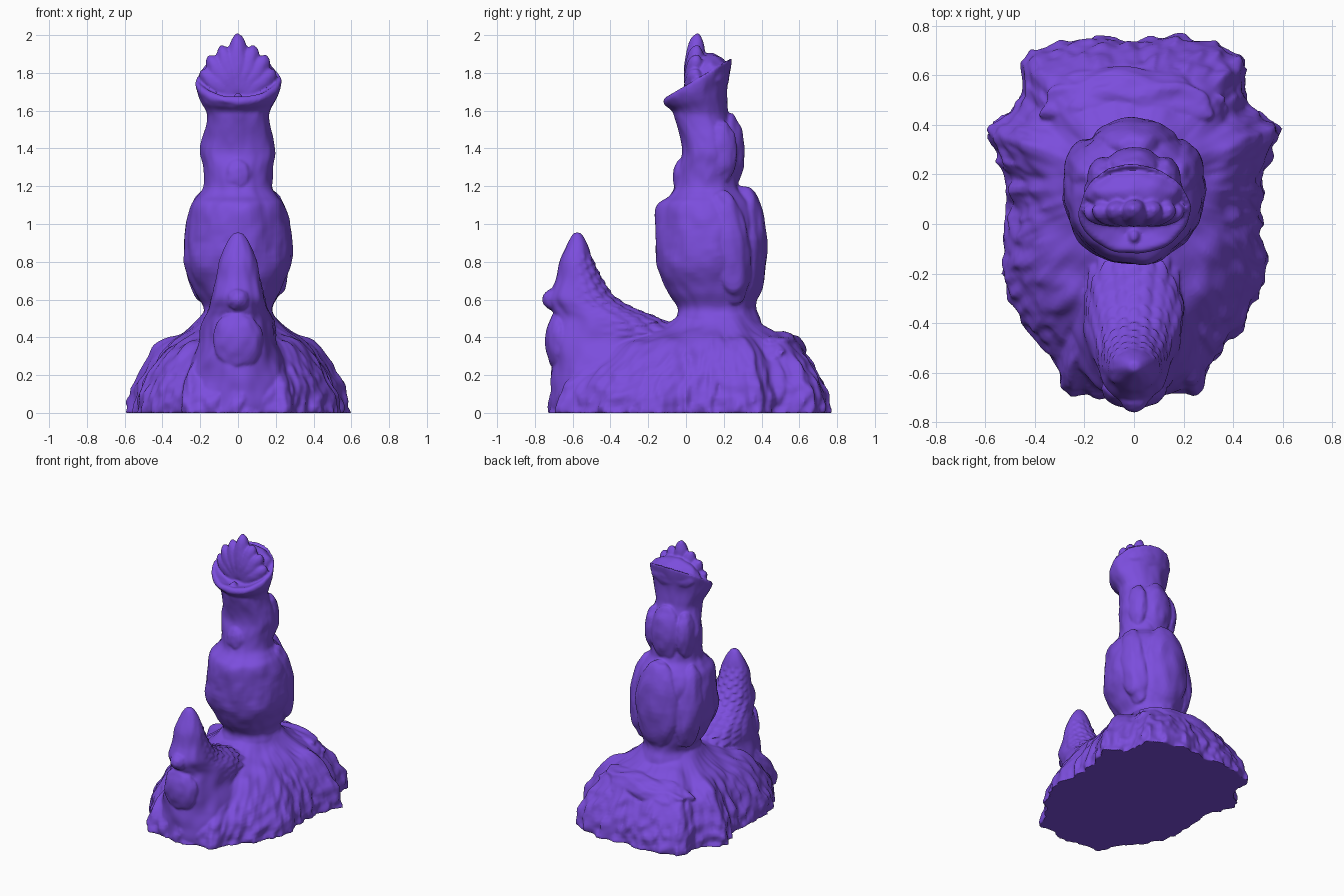
import bpy, bmesh
from math import sin, cos, pi, radians, exp
from mathutils import Vector, Matrix, noise

cube = bpy.data.objects.get("Cube")
if cube:
    bpy.data.objects.remove(cube, do_unlink=True)

purple = bpy.data.materials.new("purple")
purple.use_nodes = True
purple.diffuse_color = (0.2, 0.075, 0.72, 1)
purple.node_tree.nodes["Principled BSDF"].inputs["Base Color"].default_value = (0.2, 0.075, 0.72, 1)

parts = []


def finish(name, bm):
    bmesh.ops.recalc_face_normals(bm, faces=bm.faces)
    mesh = bpy.data.meshes.new(name)
    bm.to_mesh(mesh)
    bm.free()
    obj = bpy.data.objects.new(name, mesh)
    bpy.context.collection.objects.link(obj)
    parts.append(obj)


def fuse(name, voxel, smoothing):
    """Merge all overlapping parts into one sculpted skin."""
    bpy.ops.object.select_all(action='DESELECT')
    for part in parts:
        part.select_set(True)
    body = parts[0]
    bpy.context.view_layer.objects.active = body
    bpy.ops.object.join()
    body.name = name
    remesh = body.modifiers.new("merge", 'REMESH')
    remesh.mode = 'VOXEL'
    remesh.voxel_size = voxel
    smooth = body.modifiers.new("soften", 'SMOOTH')
    smooth.iterations = smoothing
    for modifier in ("merge", "soften"):
        bpy.ops.object.modifier_apply(modifier=modifier)
    body.data.materials.clear()
    body.data.materials.append(purple)
    bpy.ops.object.shade_smooth_by_angle(angle=radians(50))


def spline(keys, steps, closed=False):
    """Smooth curve through tuples of any length."""
    k = [Vector(p) for p in keys]
    pts = [k[-1]] + k + k[:2] if closed else [k[0]] + k + [k[-1]]
    out = []
    for a, b, c, d in zip(pts, pts[1:], pts[2:], pts[3:]):
        for i in range(steps):
            t = i / steps
            out.append(b + (c - a) * t / 2 + (a * 2 - b * 5 + c * 4 - d) * t * t / 2
                       + (b * 3 - a - c * 3 + d) * t ** 3 / 2)
    return out if closed else out + [k[-1]]


def skin(name, rings):
    """Join rings of points into a closed skin."""
    bm = bmesh.new()
    loops = [[bm.verts.new(p) for p in ring] for ring in rings]
    for lo, hi in zip(loops, loops[1:]):
        for i in range(len(lo)):
            bm.faces.new((lo[i - 1], lo[i], hi[i], hi[i - 1]))
    bm.faces.new(loops[0])
    bm.faces.new(loops[-1])
    finish(name, bm)


def lumps(p, freq, amount):
    return amount * noise.noise(Vector(p) * freq)


def loft(name, keys, steps, seg, relief):
    """Keys hold height, front y, back y, half width and tilt."""
    rings = []
    for row, (z, front, back, half, tilt) in enumerate(spline([(*k, 0)[:5] for k in keys], steps)):
        mid, depth, ring = (front + back) / 2, (back - front) / 2, []
        for i in range(seg):
            a = 2 * pi * i / seg
            s = 1 + relief(row / steps, a, (cos(a), sin(a), z * 3))
            y = depth * sin(a) * s
            ring.append((half * cos(a) * s, mid + y, z + tilt * y))
        rings.append(ring)
    skin(name, rings)


def blob(name, centre, size, turn=0, rough=0.08, lean=0):
    """Lumpy ellipsoid, turned about y and leaned about x."""
    bm = bmesh.new()
    bmesh.ops.create_icosphere(bm, subdivisions=4, radius=1)
    place = (Matrix.Translation(centre) @ Matrix.Rotation(lean, 4, 'X')
             @ Matrix.Rotation(turn, 4, 'Y') @ Matrix.Diagonal((*size, 1)))
    for v in bm.verts:
        v.co = place @ (v.co * (1 + lumps(v.co + Vector(centre), 2.5, rough)))
    finish(name, bm)


# Craggy spreading base with scooped sides, skinned from floor outline to column foot
half = [(0, -.73), (.1, -.7), (.27, -.68), (.31, -.56), (.42, -.45), (.53, -.2), (.515, 0),
        (.525, .2), (.59, .38), (.455, .5), (.43, .68), (.2, .75), (0, .75)]
outline = spline(half + [(-x, y) for x, y in half[-2:0:-1]], 8, closed=True)
centre = Vector((0, .16))
rings = []
for z, spread in spline([(0, 1), (.1, .97), (.2, .86), (.3, .71), (.37, .54),
                         (.42, .31), (.47, .11), (.54, -.06)], 5):
    ring = []
    for p in outline:
        d = (p - centre).normalized()
        scoop = .4 * exp(-((p.y + .1) / .25) ** 2) * max(0, spread) * (1 - spread)
        q = (centre + d * .2).lerp(p, spread - scoop)
        crag = lumps((d.x * 9, d.y * 9, z * 2.5), 1, .022)
        crag += lumps((p.x * 22, p.y * 22, z * 16), 1, .026)
        q = q + d * crag * spread
        ring.append((q.x, q.y, max(0, z + lumps((q.x, q.y, 0), 8, .025) * min(1, z * 5))))
    rings.append(ring)
skin("base", rings)


# Upright horn at the front, with stepped scales on its rear slope
def horn_relief(t, a, p):
    rear = max(0, sin(a) + .25)
    column = a * 9 / pi
    step = (t * 1.9 + .5 * (int(column) % 2)) % 1
    scales = .15 * (1 - step) * abs(sin(column * pi)) ** .5 - .05 if 2.6 < t < 8.5 else 0
    return min(1, rear) * scales + lumps(p, 3, .06)


loft("horn", [
    (0, -.71, -.2, .3), (.2, -.71, -.12, .265), (.35, -.72, -.06, .215),
    (.43, -.71, -.05, .2), (.5, -.69, -.14, .18), (.55, -.71, -.27, .155),
    (.61, -.73, -.37, .14), (.7, -.69, -.44, .12), (.8, -.67, -.49, .1),
    (.89, -.63, -.52, .065), (.945, -.6, -.55, .03), (.955, -.58, -.57, .006)],
    10, 140, horn_relief)
blob("horn_knob", (0, -.695, .6), (.06, .065, .06))
blob("horn_front_ridge", (0, -.67, .38), (.13, .075, .16))

# Rough ledge at the back of the base
blob("back_ledge", (0, .48, .31), (.36, .155, .12), 0, .2)


# Bulbous column with a flared, tilted cup at its top
def column_relief(t, a, p):
    return lumps(p, 2.2, .06) + lumps(p, 5, .02)


loft("column", [
    (.42, -.1, .42, .22), (.5, -.06, .39, .2), (.56, -.05, .37, .185),
    (.65, -.1, .38, .23), (.8, -.16, .39, .285), (1, -.16, .39, .27),
    (1.1, -.15, .36, .245), (1.15, -.09, .32, .21), (1.2, -.06, .28, .18),
    (1.3, -.04, .27, .185), (1.38, -.02, .27, .2), (1.46, -.03, .26, .185),
    (1.56, -.06, .23, .165), (1.61, -.07, .22, .175, .1), (1.67, -.1, .215, .205, .3),
    (1.745, -.12, .235, .225, .54), (1.775, -.105, .235, .215, .6),
    (1.75, -.07, .2, .175, .6), (1.72, -.03, .16, .11, .6), (1.71, .03, .08, .02, .6)],
    6, 80, column_relief)

# Fan of merged ridges rising inside the cup, joined to its rear wall
for degrees, reach in [(0, .35), (17, .3), (-17, .3), (34, .28), (-34, .28),
                       (53, .25), (-53, .25)]:
    a = radians(degrees)
    blob("fan_ridge", (sin(a) * reach / 2, .045, 1.66 + cos(a) * reach / 2),
         (.058, .055, reach / 2), a, .05, radians(-5))
blob("fan_backing", (0, .125, 1.79), (.19, .105, .115))
blob("cup_bead", (0, -.05, 1.66), (.025, .03, .035))

# Overlapping plates down the column back, side lobes and front swelling
blob("lower_back_plate", (0, .31, .87), (.18, .12, .33))
blob("upper_back_plate", (0, .22, 1.38), (.12, .09, .21))
blob("front_swelling", (0, -.01, 1.25), (.08, .06, .1))
for x in (1, -1):
    blob("lower_lobe", (x * .175, .22, .88), (.105, .12, .3), 0, .08, radians(8))
    blob("upper_lobe", (x * .125, .18, 1.38), (.065, .09, .17))

fuse("sculpted_column_and_base", .008, 3)
